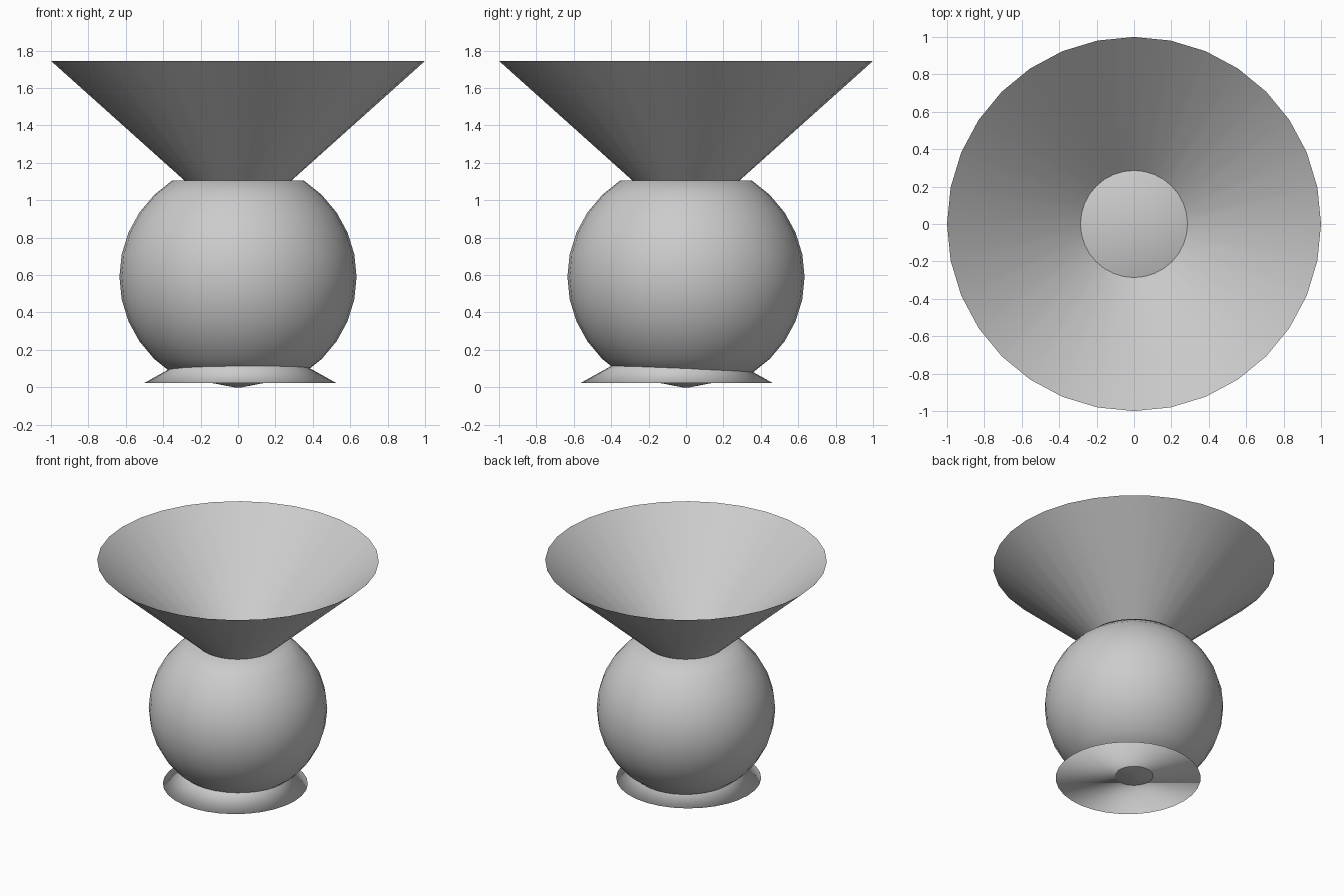
import bpy
import bmesh
from math import sin, cos, pi, radians

SEGMENTS = 32

default_cube = bpy.data.objects.get("Cube")
if default_cube:
    bpy.data.objects.remove(default_cube, do_unlink=True)

# One plain material for every part
grey = bpy.data.materials.new("plain grey")
grey.use_nodes = True
colour = (0.6, 0.6, 0.6, 1)
grey.diffuse_color = colour
grey.node_tree.nodes["Principled BSDF"].inputs["Base Color"].default_value = colour


def lathe(name, profile, centre=(0, 0), cap_bottom=False, cap_top=False):
    """Spin (radius, height) points, listed from bottom to top, about a vertical axis."""
    bm = bmesh.new()
    rings = []
    for radius, z in profile:
        angles = [2 * pi * i / SEGMENTS for i in range(SEGMENTS)]
        rings.append([bm.verts.new((radius * cos(a), radius * sin(a), z)) for a in angles])
    for low, high in zip(rings, rings[1:]):
        for i in range(SEGMENTS):
            j = (i + 1) % SEGMENTS
            bm.faces.new((low[i], low[j], high[j], high[i]))
    if cap_bottom:
        bm.faces.new(rings[0][::-1])
    if cap_top:
        bm.faces.new(rings[-1])
    for face in bm.faces:
        face.smooth = True
    mesh = bpy.data.meshes.new(name)
    bm.to_mesh(mesh)
    bm.free()
    mesh.materials.append(grey)
    obj = bpy.data.objects.new(name, mesh)
    obj.location = (*centre, 0)
    bpy.context.collection.objects.link(obj)
    return obj


# Round body, cut flat at the top, with a shallow underside
underside = [(0.02, 0.0), (0.135, 0.022), (0.25, 0.045)]
latitudes = [radians(-56.25 + 11.25 * i) for i in range(11)]
ball = [(0.634 * cos(t), 0.59 + 0.62 * sin(t)) for t in latitudes]
lathe("round_body", underside + ball, cap_bottom=True, cap_top=True)

# Wide open funnel standing on the flat top of the body
lathe("funnel", [(0.28, 1.1), (1.0, 1.745)])

# Low conical foot, set slightly off centre and closed underneath
lathe("foot", [(0.515, 0.022), (0.3, 0.142)], centre=(0.012, -0.05), cap_bottom=True)
